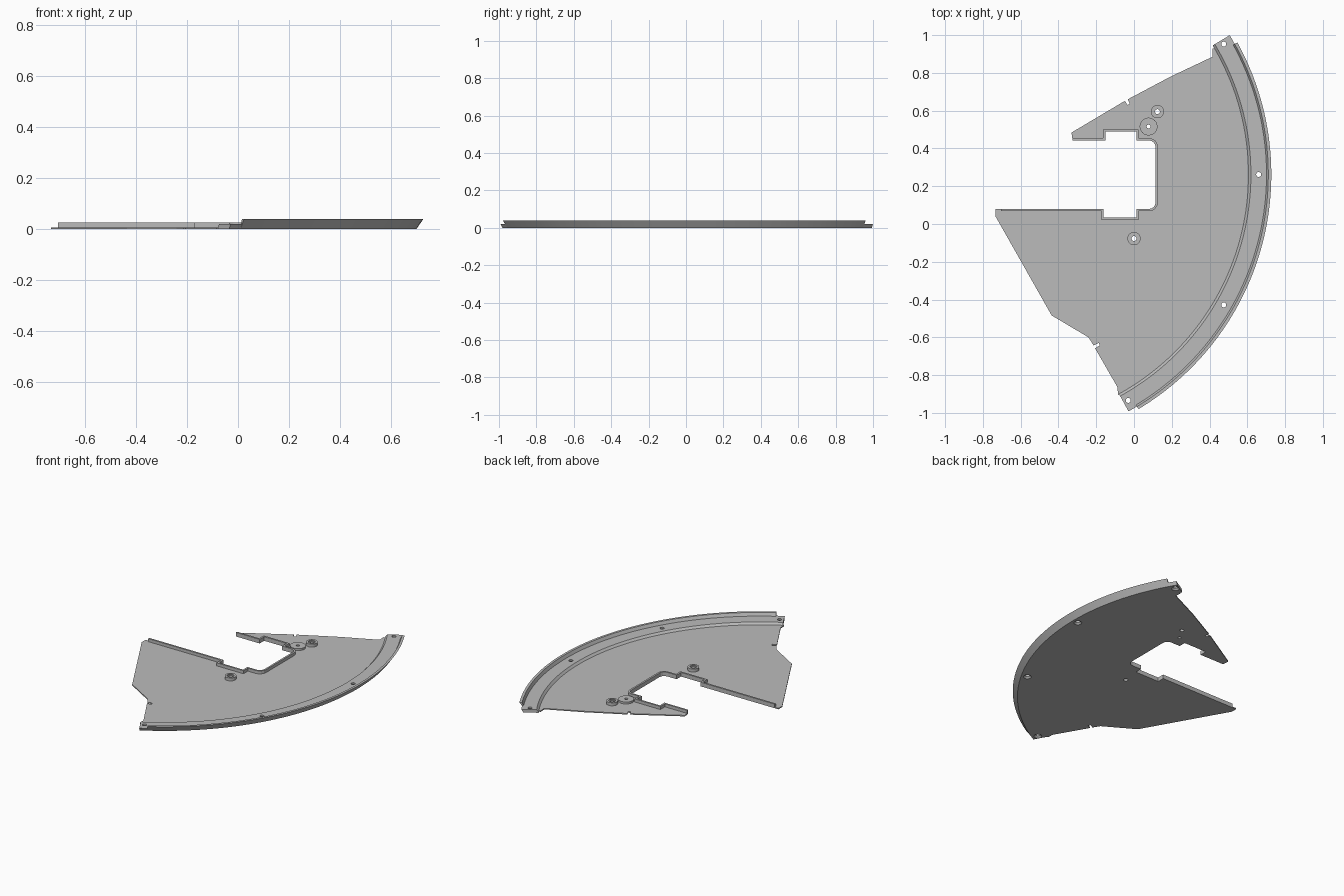
import bpy, bmesh
from math import radians, cos, sin
from mathutils import Vector

if "Cube" in bpy.data.objects:
    bpy.data.objects.remove(bpy.data.objects["Cube"])

grey = bpy.data.materials.new("plain grey")
grey.use_nodes = True
COLOUR = (0.5, 0.5, 0.5, 1)
grey.diffuse_color = COLOUR
grey.node_tree.nodes["Principled BSDF"].inputs["Base Color"].default_value = COLOUR

CENTRE = Vector((-0.721, 0.262))
THICK = 0.007


def polar(r, deg):
    a = radians(deg)
    return CENTRE + Vector((r * cos(a), r * sin(a)))


def finish(name, bm):
    bmesh.ops.recalc_face_normals(bm, faces=bm.faces)
    me = bpy.data.meshes.new(name)
    bm.to_mesh(me)
    bm.free()
    me.materials.append(grey)
    ob = bpy.data.objects.new(name, me)
    bpy.context.collection.objects.link(ob)
    return ob


def prism(name, outline, z0, z1):
    bm = bmesh.new()
    face = bm.faces.new([bm.verts.new((p[0], p[1], z0)) for p in outline])
    new = bmesh.ops.extrude_face_region(bm, geom=[face])["geom"]
    bmesh.ops.translate(bm, vec=(0, 0, z1 - z0),
                        verts=[v for v in new if isinstance(v, bmesh.types.BMVert)])
    return finish(name, bm)


def sweep(name, profile, a0, a1, steps):
    """Carry a closed (radius, height) profile round the centre."""
    bm = bmesh.new()
    rings = []
    for i in range(steps + 1):
        a = a0 + (a1 - a0) * i / steps
        rings.append([bm.verts.new((*polar(r, a), z)) for r, z in profile])
    n = len(profile)
    for a, b in zip(rings, rings[1:]):
        for j in range(n):
            k = (j + 1) % n
            bm.faces.new((a[j], a[k], b[k], b[j]))
    bm.faces.new(rings[0])
    bm.faces.new(rings[-1])
    return finish(name, bm)


def cone(name, x, y, r0, r1, z0, z1):
    bm = bmesh.new()
    bmesh.ops.create_cone(bm, cap_ends=True, segments=32, radius1=r0, radius2=r1, depth=z1 - z0)
    bmesh.ops.translate(bm, vec=(x, y, (z0 + z1) / 2), verts=bm.verts)
    return finish(name, bm)


def drill(target, x, y, r0, r1, z0, z1):
    cutter = cone("cutter", x, y, r0, r1, z0, z1)
    cutter.hide_render = True
    mod = target.modifiers.new("hole", "BOOLEAN")
    mod.operation, mod.solver, mod.object = "DIFFERENCE", "EXACT", cutter
    bpy.context.view_layer.objects.active = target
    bpy.ops.object.modifier_apply(modifier=mod.name)
    bpy.data.objects.remove(cutter)


def offset_left(path, d):
    """Mitred copy of an open path, moved to its left."""
    pts = [Vector(p) for p in path]
    dirs = [(b - a).normalized() for a, b in zip(pts, pts[1:])]
    norms = [Vector((-t.y, t.x)) for t in dirs]
    norms = [norms[0]] + norms + [norms[-1]]
    out = []
    for p, m, n in zip(pts, norms, norms[1:]):
        out.append(p + (m + n) * d / (1 + m.dot(n)))
    return out


def corner(cx, cy, r, a0, a1):
    return [(cx + r * cos(radians(a0 + (a1 - a0) * i / 4)),
             cy + r * sin(radians(a0 + (a1 - a0) * i / 4))) for i in range(5)]


# Edge of the opening, from the short arm round to the long arm
opening = [(-0.325, 0.442), (-0.151, 0.442), (-0.151, 0.489), (0.013, 0.489), (0.013, 0.442)]
opening += corner(0.08, 0.408, 0.034, 90, 0)
opening += corner(0.08, 0.114, 0.034, 0, -90)
opening += [(0.013, 0.08), (0.013, 0.034), (-0.161, 0.034), (-0.161, 0.08), (-0.705, 0.08)]

# Base plate with its two small edge notches
long_side = [(-0.733, 0.08), (-0.733, 0.04), (-0.436, -0.484), (-0.241, -0.6),
             (-0.214, -0.643), (-0.187, -0.63), (-0.181, -0.643), (-0.206, -0.658),
             (-0.087, -0.865), (-0.085, -0.905)]
arc = [polar(1.335, a) for a in range(-60, 31, 2)]
short_side = [(0.415, 0.93), (0.417, 0.886), (0.193, 0.78), (-0.033, 0.66),
              (-0.022, 0.637), (-0.034, 0.629), (-0.048, 0.652), (-0.331, 0.484)]
plate = prism("base_plate", opening + long_side + arc + short_side, 0, THICK)

# Upright lip along the opening
lip = offset_left(opening, 0.012)
prism("opening_lip", opening + lip[::-1], 0, 0.027)

# Raised curved track with end tabs, and the flared outer rim
track = sweep("curved_track", [(1.327, 0), (1.42, 0), (1.432, 0.02), (1.34, 0.02),
                               (1.327, THICK)], -61.1, 31, 92)
sweep("outer_rim", [(1.42, 0), (1.448, 0.04), (1.432, 0.04), (1.422, 0.019)],
      -59.05, 28.85, 88)

# Countersunk fixing holes along the track
for angle in (-60, -30, 0, 30):
    x, y = polar(1.381, angle)
    drill(track, x, y, 0.013, 0.013, -0.01, 0.05)
    drill(track, x, y, 0.026, 0.012, -0.002, 0.011)

# Round bosses: name, place, radius, height, hole radius, counterbore radius
for name, x, y, r, h, hole, bore in (
        ("rear_boss", 0.124, 0.595, 0.035, 0.027, 0.013, 0.021),
        ("wide_boss", 0.077, 0.516, 0.047, 0.02, 0.01, 0),
        ("front_boss", 0.0, -0.077, 0.035, 0.027, 0.013, 0.021)):
    boss = cone(name, x, y, r, r, 0, h)
    for part in (boss, plate):
        drill(part, x, y, hole, hole, -0.01, 0.05)
    if bore:
        drill(boss, x, y, bore, bore, h - 0.006, 0.05)
